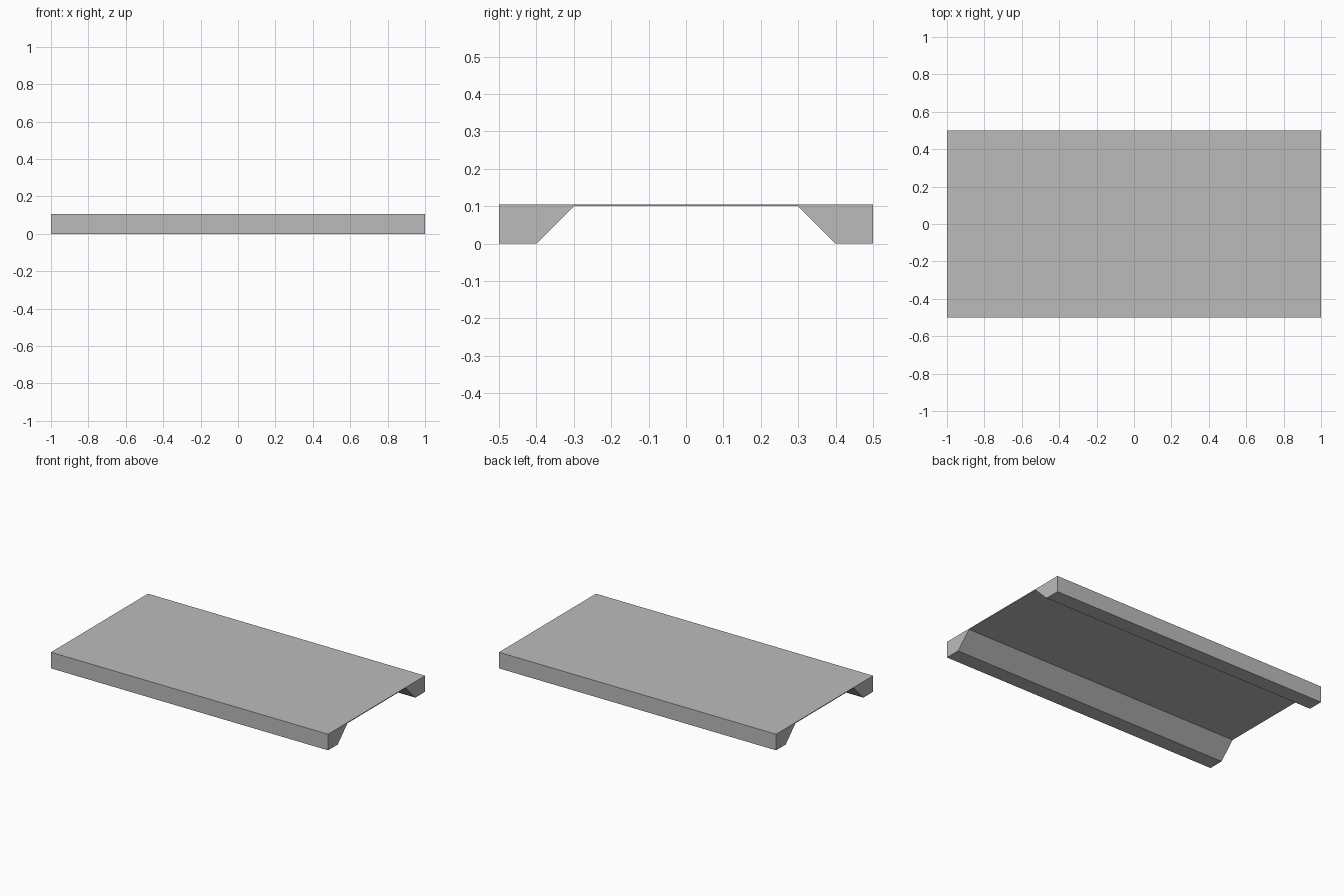
import bpy
import bmesh

cube = bpy.data.objects.get("Cube")
if cube:
    bpy.data.objects.remove(cube, do_unlink=True)

LENGTH = 2.0

# Plain grey material
grey = bpy.data.materials.new("light_grey")
grey.use_nodes = True
color = (0.5, 0.5, 0.5, 1.0)
grey.diffuse_color = color
grey.node_tree.nodes["Principled BSDF"].inputs["Base Color"].default_value = color

# Half of the cross-section (y, z), mirrored to give a thin deck on two chamfered rails
half = [(0.5, 0.105), (0.5, 0.0), (0.4, 0.0), (0.3, 0.1)]
profile = half + [(-y, z) for y, z in reversed(half)]

# Extrude the cross-section along x
bm = bmesh.new()
end = bm.faces.new([bm.verts.new((-LENGTH / 2, y, z)) for y, z in profile])
result = bmesh.ops.extrude_face_region(bm, geom=[end], use_keep_orig=True)
moved = [v for v in result["geom"] if isinstance(v, bmesh.types.BMVert)]
bmesh.ops.translate(bm, verts=moved, vec=(LENGTH, 0, 0))
bmesh.ops.recalc_face_normals(bm, faces=bm.faces)

mesh = bpy.data.meshes.new("platform")
bm.to_mesh(mesh)
bm.free()
mesh.materials.append(grey)
platform = bpy.data.objects.new("platform", mesh)
bpy.context.collection.objects.link(platform)
